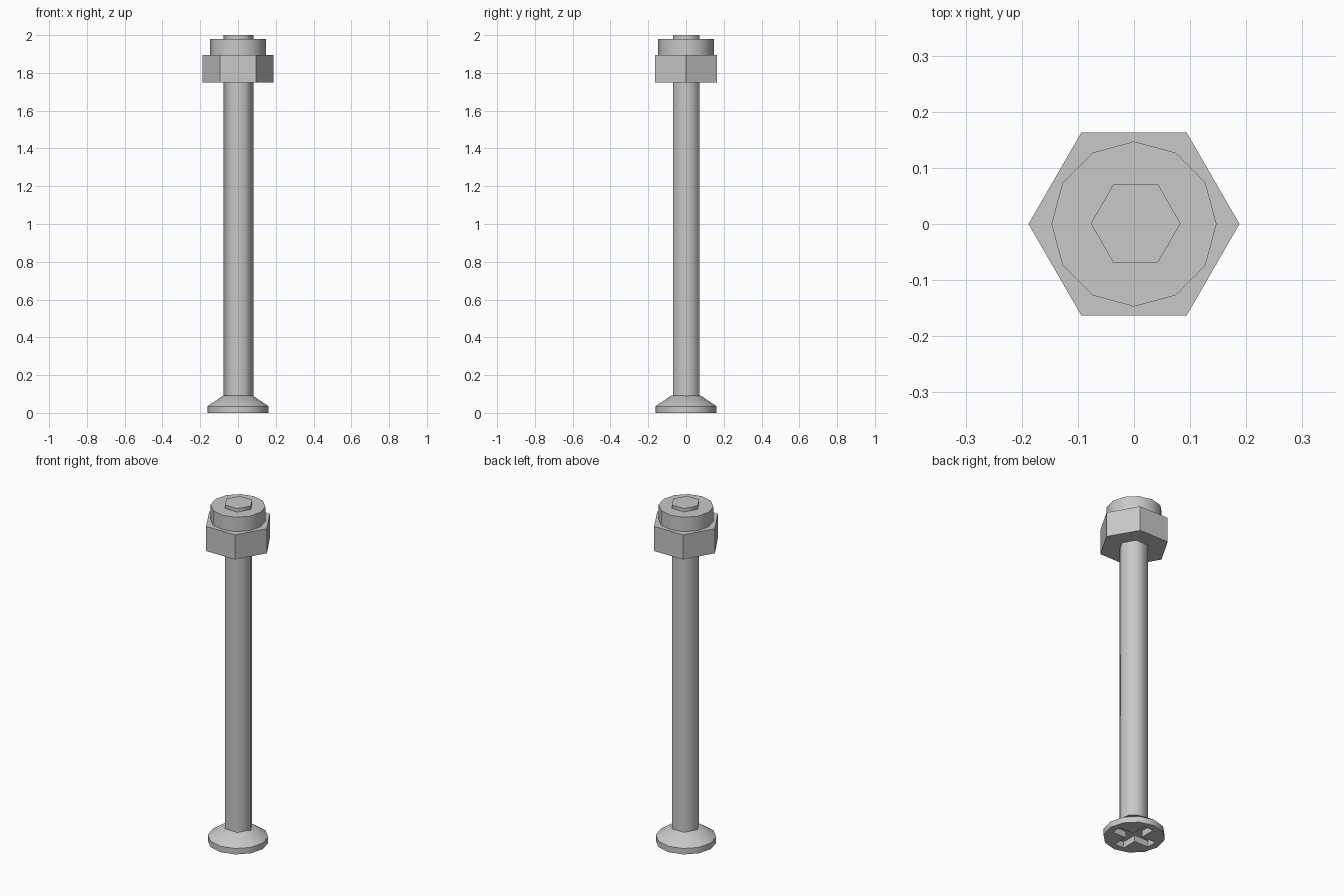
import bpy
import bmesh
from math import cos, sin, pi, radians

cube = bpy.data.objects.get("Cube")
if cube:
    bpy.data.objects.remove(cube, do_unlink=True)

# Single steel material
steel = bpy.data.materials.new("steel_grey")
steel.use_nodes = True
grey = (0.58, 0.58, 0.58, 1)
steel.diffuse_color = grey
steel.node_tree.nodes["Principled BSDF"].inputs["Base Color"].default_value = grey


def ring(sides, radius, cx=0, cy=0):
    return [(cx + radius * cos(2 * pi * i / sides),
             cy + radius * sin(2 * pi * i / sides)) for i in range(sides)]


def loft(name, sections, smooth_angle=None):
    """Stack (outline, height) sections into a closed solid."""
    bm = bmesh.new()
    loops = [[bm.verts.new((x, y, z)) for x, y in outline] for outline, z in sections]
    for low, high in zip(loops, loops[1:]):
        n = len(low)
        for i in range(n):
            j = (i + 1) % n
            bm.faces.new((low[i], low[j], high[j], high[i]))
    bm.faces.new(loops[0][::-1])
    bm.faces.new(loops[-1])
    bmesh.ops.recalc_face_normals(bm, faces=bm.faces)
    mesh = bpy.data.meshes.new(name)
    bm.to_mesh(mesh)
    bm.free()
    mesh.materials.append(steel)
    obj = bpy.data.objects.new(name, mesh)
    bpy.context.collection.objects.link(obj)
    if smooth_angle:
        smooth(obj, smooth_angle)
    return obj


def activate(obj):
    bpy.ops.object.select_all(action='DESELECT')
    obj.select_set(True)
    bpy.context.view_layer.objects.active = obj


def smooth(obj, angle):
    activate(obj)
    bpy.ops.object.shade_smooth_by_angle(angle=radians(angle))


# Six-sided shaft, softly shaded
shaft = ring(6, 0.08, 0.003, 0.001)
loft("shaft", [(shaft, 0.06), (shaft, 2.0)], 65)

# Hex nut with its round collar
nut = ring(6, 0.188)
loft("hex_nut", [(nut, 1.75), (nut, 1.895)])
collar = ring(12, 0.147)
loft("nut_collar", [(collar, 1.87), (collar, 1.98)], 40)

# Countersunk head
rim = ring(12, 0.162)
head = loft("countersunk_head", [(rim, 0), (rim, 0.035), (ring(12, 0.078), 0.092)])

# Cross-shaped driver recess cut into the underside
reach, half = 0.12, 0.03
arm = [(reach, -half), (reach, half), (half, half)]
cross = []
for _ in range(4):
    cross += arm
    arm = [(-y, x) for x, y in arm]
cutter = loft("recess_cutter", [(cross, -0.05), (cross, 0.037)])
cutter.hide_render = True
cut = head.modifiers.new("driver_recess", 'BOOLEAN')
cut.operation = 'DIFFERENCE'
cut.solver = 'EXACT'
cut.object = cutter
activate(head)
bpy.ops.object.modifier_apply(modifier=cut.name)
bpy.data.objects.remove(cutter, do_unlink=True)
smooth(head, 40)
